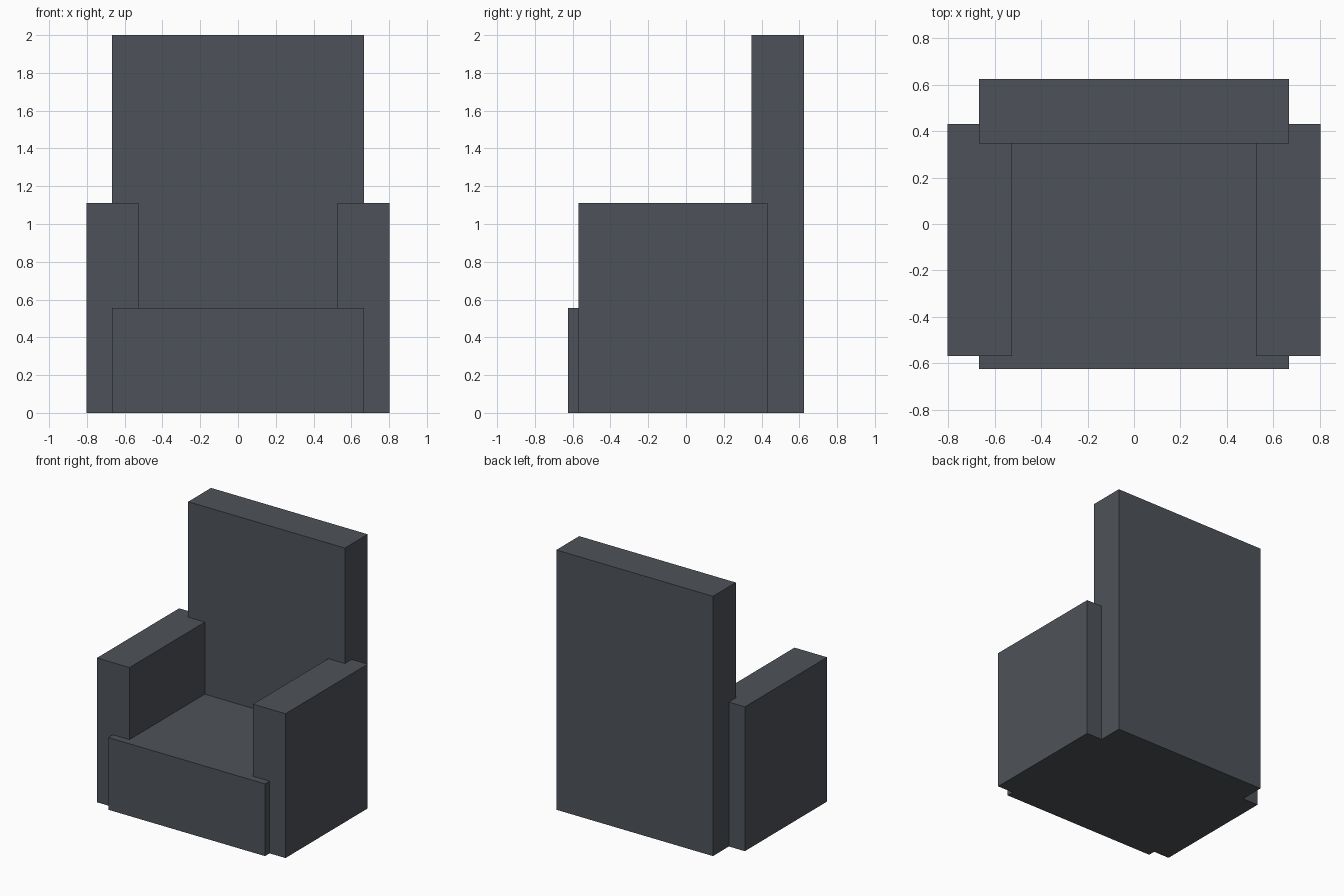
import bpy

if "Cube" in bpy.data.objects:
    bpy.data.objects.remove(bpy.data.objects["Cube"])

fabric = bpy.data.materials.new("slate grey fabric")
fabric.diffuse_color = (0.076, 0.086, 0.100, 1)
fabric.use_nodes = True
fabric.node_tree.nodes["Principled BSDF"].inputs["Base Color"].default_value = fabric.diffuse_color


def box(name, x, y, z):
    """Box spanning the (min, max) ranges on each axis."""
    bpy.ops.mesh.primitive_cube_add(size=1)
    ob = bpy.context.object
    ob.name = name
    spans = (x, y, z)
    for v in ob.data.vertices:
        v.co = [lo if c < 0 else hi for c, (lo, hi) in zip(v.co, spans)]
    ob.data.materials.append(fabric)
    return ob


# Seat block between the arms, standing slightly proud at the front
box("seat", (-0.667, 0.667), (-0.625, 0.347), (0, 0.556))

# Tall backrest down to the floor
box("backrest", (-0.667, 0.667), (0.347, 0.625), (0, 2))

# Armrests
for side, x in (("left", (-0.803, -0.526)), ("right", (0.526, 0.803))):
    box(side + "_armrest", x, (-0.569, 0.431), (0, 1.111))
